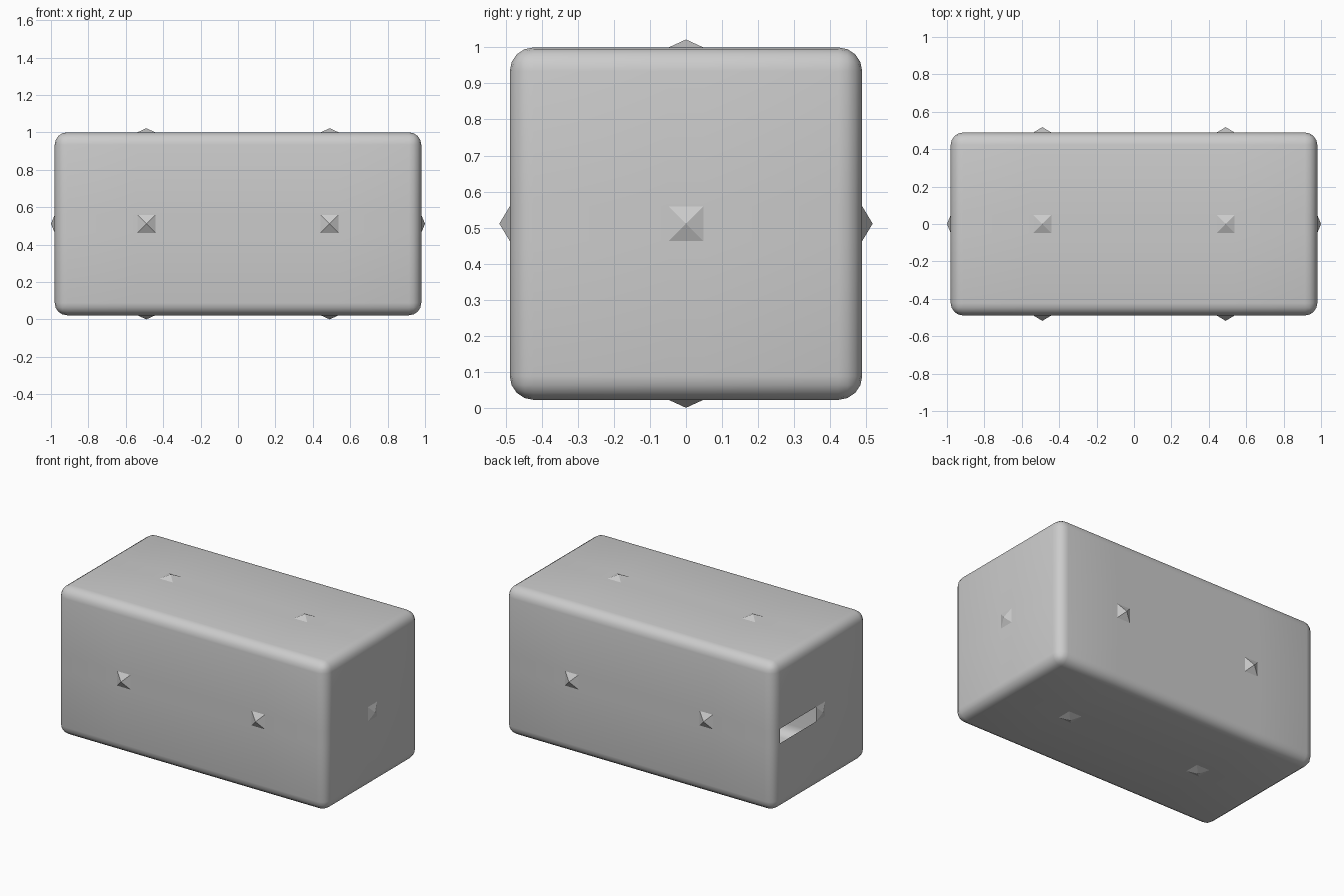
import bpy, bmesh
from mathutils import Vector

if "Cube" in bpy.data.objects:
    bpy.data.objects.remove(bpy.data.objects["Cube"])

HALF = Vector((0.98, 0.489, 0.489))   # half size of the block
STUD_X, STUD_R = 0.49, 0.048          # stud spacing and half width
STUD_H = (0.02, 0.029, 0.022)         # stud height along x, y, z
CENTRE_Z = 0.511

bm = bmesh.new()

# Hollow block with rounded edges
bmesh.ops.create_cube(bm, size=2)
bmesh.ops.scale(bm, vec=HALF, verts=bm.verts[:])
bmesh.ops.bevel(bm, geom=bm.edges[:], offset=0.066, segments=4, profile=0.5,
                affect='EDGES')
for f in bm.faces:
    f.smooth = True


def cut(axis, pos):
    """Add an edge loop all round the block."""
    n = Vector((0, 0, 0))
    n[axis] = 1
    bmesh.ops.bisect_plane(bm, geom=bm.verts[:] + bm.edges[:] + bm.faces[:],
                           plane_co=n * pos, plane_no=n, dist=1e-5)


for s in (-1, 1):
    cut(1, s * STUD_R)
    cut(2, s * STUD_R)
    for x in (-STUD_X, STUD_X):
        cut(0, x + s * STUD_R)


def face_at(co):
    return min(bm.faces, key=lambda f: (f.calc_center_median() - co).length)


def stud(co, axis):
    """Raise a flat-shaded pyramid from the small square at co."""
    face = face_at(co)
    out = bmesh.ops.poke(bm, faces=[face])
    out["verts"][0].co[axis] += STUD_H[axis] * (1 if co[axis] > 0 else -1)
    for f in out["faces"]:
        f.smooth = False


# Studs: one on each end, two on each long side
for s in (-1, 1):
    stud(Vector((s * HALF.x, 0, 0)), 0)
    for x in (-STUD_X, STUD_X):
        stud(Vector((x, s * HALF.y, 0)), 1)
        stud(Vector((x, 0, s * HALF.z)), 2)

# Open slot beside the stud on the left end
slot = face_at(Vector((-HALF.x, 0.235, 0)))
bmesh.ops.delete(bm, geom=[slot], context='FACES_ONLY')

bmesh.ops.translate(bm, vec=(0, 0, CENTRE_Z), verts=bm.verts[:])
mesh = bpy.data.meshes.new("studded_block")
bm.to_mesh(mesh)
bm.free()
block = bpy.data.objects.new("studded_block", mesh)
bpy.context.collection.objects.link(block)
